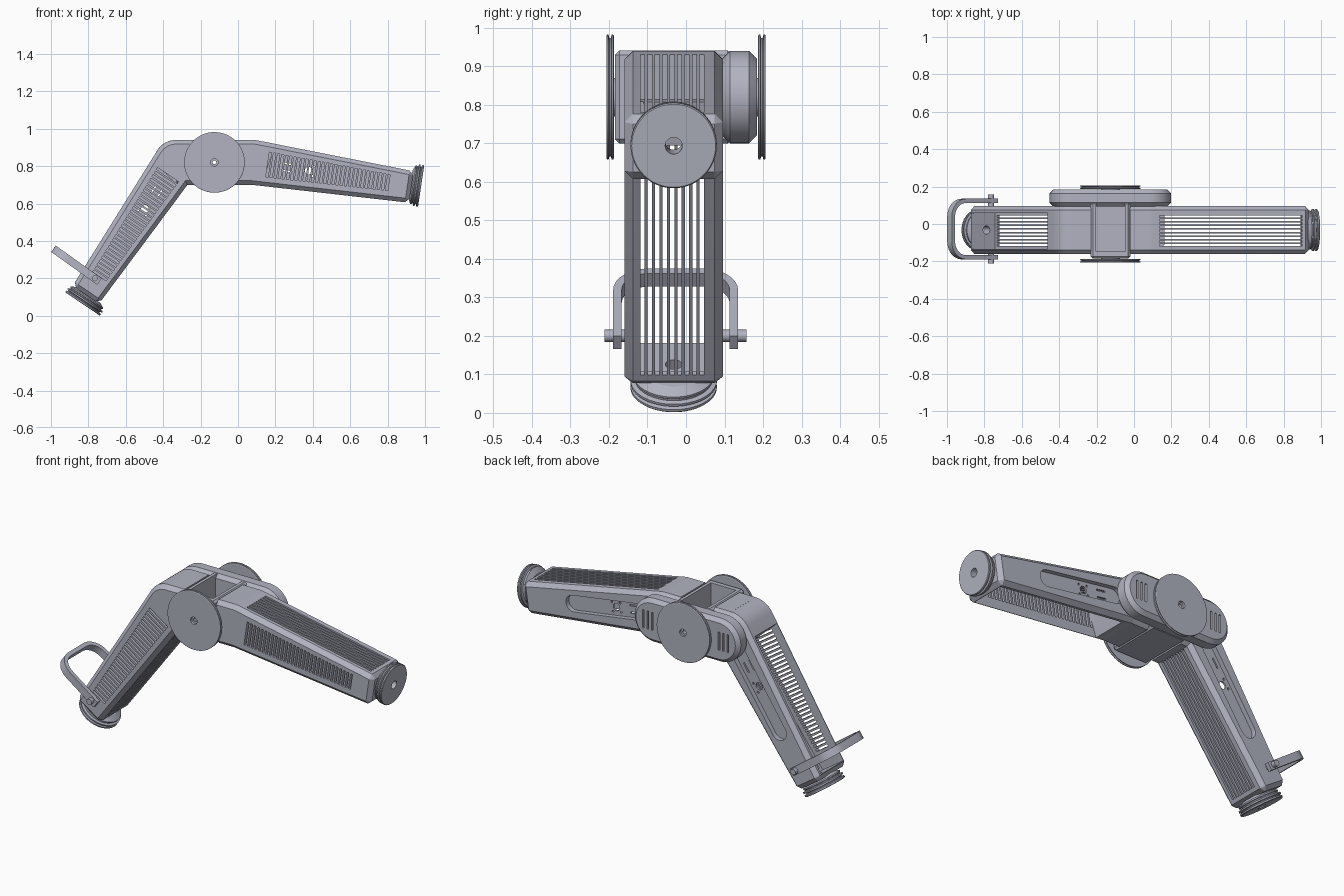
import bpy, bmesh, math
from mathutils import Matrix

if "Cube" in bpy.data.objects:
    bpy.data.objects.remove(bpy.data.objects["Cube"], do_unlink=True)

grey = bpy.data.materials.new("blue grey metal")
COLOUR = (0.44, 0.45, 0.53, 1)
grey.diffuse_color = COLOUR
grey.use_nodes = True
bsdf = next(n for n in grey.node_tree.nodes if n.type == 'BSDF_PRINCIPLED')
bsdf.inputs["Base Color"].default_value = COLOUR
bsdf.inputs["Roughness"].default_value = 0.6

MAPS = {'X': lambda a, b, t: (t, a, b),
        'Y': lambda a, b, t: (a, t, b),
        'Z': lambda a, b, t: (a, b, t)}


def finish(name, bm):
    bmesh.ops.recalc_face_normals(bm, faces=bm.faces)
    mesh = bpy.data.meshes.new(name)
    bm.to_mesh(mesh)
    bm.free()
    mesh.materials.append(grey)
    ob = bpy.data.objects.new(name, mesh)
    bpy.context.collection.objects.link(ob)
    return ob


def add_prism(bm, pts, lo, hi, axis):
    to3 = MAPS[axis]
    a = [bm.verts.new(to3(u, v, lo)) for u, v in pts]
    b = [bm.verts.new(to3(u, v, hi)) for u, v in pts]
    bm.faces.new(a)
    bm.faces.new(b[::-1])
    for i in range(len(pts)):
        j = (i + 1) % len(pts)
        bm.faces.new((a[i], b[i], b[j], a[j]))


def prisms(name, items):
    """Mesh made of extruded outlines: (points, low, high, axis)."""
    bm = bmesh.new()
    for item in items:
        add_prism(bm, *item)
    return finish(name, bm)


def rect(u0, u1, v0, v1):
    return [(u0, v0), (u1, v0), (u1, v1), (u0, v1)]


def arc(cu, cv, r, a0, a1, n):
    return [(cu + r * math.cos(math.radians(a0 + (a1 - a0) * i / n)),
             cv + r * math.sin(math.radians(a0 + (a1 - a0) * i / n)))
            for i in range(n + 1)]


def circle(cu, cv, r, n=24):
    return arc(cu, cv, r, 0, 360, n)[:-1]


def stadium(u0, u1, r, n=12):
    return arc(u1, 0, r, -90, 90, n) + arc(u0, 0, r, 90, 270, n)


def lathe(name, profile, axis, n=64):
    """Closed (radius, position) loop turned round an axis."""
    bm = bmesh.new()
    rings = []
    for i in range(n):
        a = 2 * math.pi * i / n
        rings.append([bm.verts.new(MAPS[axis](r * math.cos(a), r * math.sin(a), t))
                      for r, t in profile])
    for i in range(n):
        p, q = rings[i], rings[(i + 1) % n]
        for k in range(len(profile)):
            m = (k + 1) % len(profile)
            bm.faces.new((p[k], p[m], q[m], q[k]))
    return finish(name, bm)


def apply(ob, mod):
    bpy.context.view_layer.update()
    with bpy.context.temp_override(object=ob, active_object=ob, selected_objects=[ob]):
        bpy.ops.object.modifier_apply(modifier=mod.name)


def chamfer(ob, width):
    mod = ob.modifiers.new("chamfer", 'BEVEL')
    mod.width, mod.segments = width, 1
    mod.limit_method, mod.angle_limit = 'ANGLE', math.radians(40)
    apply(ob, mod)


def cut(ob, items):
    tool = prisms("cutter", items)
    tool.hide_render = True
    mod = ob.modifiers.new("cut", 'BOOLEAN')
    mod.operation, mod.solver, mod.object = 'DIFFERENCE', 'EXACT', tool
    apply(ob, mod)
    bpy.data.objects.remove(tool, do_unlink=True)


ARM_Y, MID_X, MID_Z = -0.032, -0.126, 0.82
END, R = 0.857, 0.12
TOP_END, BOT_END = 0.08, 0.09


def edge_at(u, end):
    return R + (end - R) * u / END


def build_arm(side, hub_x, degrees):
    # tapered shell with a round joint end
    outline = arc(0, 0, R, 270, 90, 24) + [(END, TOP_END), (END, -BOT_END)]
    shell = prisms(side + "_arm_shell", [(outline, -0.128, 0.128, 'Y')])
    chamfer(shell, 0.022)
    # hollow, open on the under side
    cut(shell, [([(0.05, -0.2), (0.1, edge_at(0.1, TOP_END) - 0.02),
                  (0.832, TOP_END - 0.018), (0.832, -0.2)], -0.103, 0.092, 'Y')])
    # lengthwise vents in the upper wall
    cut(shell, [(rect(0.04, 0.815, y - 0.0055, y + 0.0055), 0.0, 0.2, 'Z')
                for y in [-0.004 + 0.0193 * (i - 4) for i in range(9)]])
    # row of short vents in the front wall
    vents = []
    for i in range(30):
        u = 0.085 + i * 0.0222
        h = 0.067 - 0.024 * i / 29
        vents.append((rect(u - 0.006, u + 0.006, -h, h), -0.2, -0.08, 'Y'))
    cut(shell, vents)
    # long rounded pocket in the back wall, with a mounting pattern
    cut(shell, [(stadium(0.12, 0.55, 0.045), 0.102, 0.2, 'Y')])
    holes = [(circle(0.3, 0, 0.02), 0.05, 0.2, 'Y')]
    for k in range(4):
        a = math.radians(45 + 90 * k)
        holes.append((circle(0.3 + 0.036 * math.cos(a), 0.036 * math.sin(a), 0.006, 8),
                      0.05, 0.2, 'Y'))
    for v in (-0.02, 0.02):
        holes.append((rect(0.16, 0.215, v - 0.004, v + 0.004), 0.05, 0.2, 'Y'))
    cut(shell, holes)
    # cable hole and radial slits in the end wall
    cut(shell, [(circle(0, 0.008, 0.022), 0.8, 0.9, 'X')])

    # ribbed end coupling
    coupling = lathe(side + "_end_coupling",
                     [(0.022, 0.908), (0.109, 0.908), (0.112, 0.905), (0.112, 0.898),
                      (0.1, 0.895), (0.1, 0.891), (0.112, 0.888), (0.112, 0.881),
                      (0.1, 0.878), (0.1, 0.873), (0.104, 0.870), (0.104, 0.864),
                      (0.075, 0.85), (0.022, 0.85)], 'X')
    coupling.data.transform(Matrix.Translation((0, 0, 0.008)))

    place = Matrix.Translation((hub_x, ARM_Y, MID_Z)) @ Matrix.Rotation(math.radians(degrees), 4, 'Y')
    for ob in (shell, coupling):
        ob.matrix_world = place


build_arm("left", 0.08, 8.5)
build_arm("right", -0.33, 124)

# octagonal stubs joining the arm hubs to the centre housing
C = 0.022
y0, y1, z0, z1 = -0.16, 0.096, 0.70, 0.94
octagon = [(y0 + C, z0), (y1 - C, z0), (y1, z0 + C), (y1, z1 - C),
           (y1 - C, z1), (y0 + C, z1), (y0, z1 - C), (y0, z0 + C)]
prisms("left_hub_stub", [(octagon, -0.022, 0.08, 'X')])
prisms("right_hub_stub", [(octagon, -0.33, -0.230, 'X')])

# centre housing with an open top
housing = prisms("centre_housing", [(rect(-0.232, -0.02, 0.699, 0.941), -0.185, 0.12, 'Y')])
chamfer(housing, 0.012)
cut(housing, [(rect(-0.203, -0.049, -0.148, 0.113), 0.73, 1.0, 'Z')])
cut(housing, [(circle(MID_X, MID_Z, 0.01), -0.3, 0.3, 'Y')])

# rounded back cover bridging both joints
cover = prisms("back_cover", [(stadium(-0.205, 0.205, R, 24), 0.094, 0.184, 'Y')])
chamfer(cover, 0.02)
cut(cover, [(circle(0, 0, 0.01), 0, 0.3, 'Y')])
cut(cover, [(rect(s * x - 0.005, s * x + 0.005, -0.05, 0.05), 0.168, 0.3, 'Y')
            for s in (-1, 1) for x in (0.205, 0.232, 0.259)])
cover.matrix_world = Matrix.Translation((MID_X, 0, MID_Z))

# grooved joint discs, front and back
for name, s in (("front_disc", -1), ("back_disc", 1)):
    profile = [(0.02, 0.207), (0.159, 0.207), (0.162, 0.205), (0.162, 0.201),
               (0.154, 0.199), (0.154, 0.195), (0.162, 0.193), (0.162, 0.189),
               (0.159, 0.187), (0.05, 0.187), (0.05, 0.17), (0.01, 0.17),
               (0.01, 0.195), (0.02, 0.195)]
    disc = lathe(name, [(r, s * t) for r, t in profile], 'Y')
    disc.matrix_world = Matrix.Translation((MID_X, 0, MID_Z))

# bent strap handle and its pivot pins on the lower arm
HALF, T, TIP, BEND = 0.162, 0.022, 0.272, 0.095
outer = ([(-0.03, -HALF)] + arc(TIP - BEND, BEND - HALF, BEND, -90, 0, 10)
         + arc(TIP - BEND, HALF - BEND, BEND, 0, 90, 10) + [(-0.03, HALF)])
inner = ([(-0.03, HALF - T)] + arc(TIP - BEND, HALF - BEND, BEND - T, 90, 0, 10)
         + arc(TIP - BEND, BEND - HALF, BEND - T, 0, -90, 10) + [(-0.03, T - HALF)])
handle = prisms("strap_handle", [(outer + inner, -0.021, 0.021, 'Z')])
pins = prisms("handle_pins", [(circle(0, 0, 0.016, 20), s * 0.115, s * 0.184, 'Y')
                              for s in (-1, 1)])
for ob in (handle, pins):
    ob.matrix_world = (Matrix.Translation((-0.765, -0.027, 0.2))
                       @ Matrix.Rotation(math.radians(215.5), 4, 'Y'))

# smooth round surfaces, crisp edges
bpy.ops.object.select_all(action='DESELECT')
for ob in bpy.context.collection.objects:
    if ob.type == 'MESH':
        ob.select_set(True)
        bpy.context.view_layer.objects.active = ob
bpy.ops.object.shade_smooth_by_angle(angle=math.radians(25))
